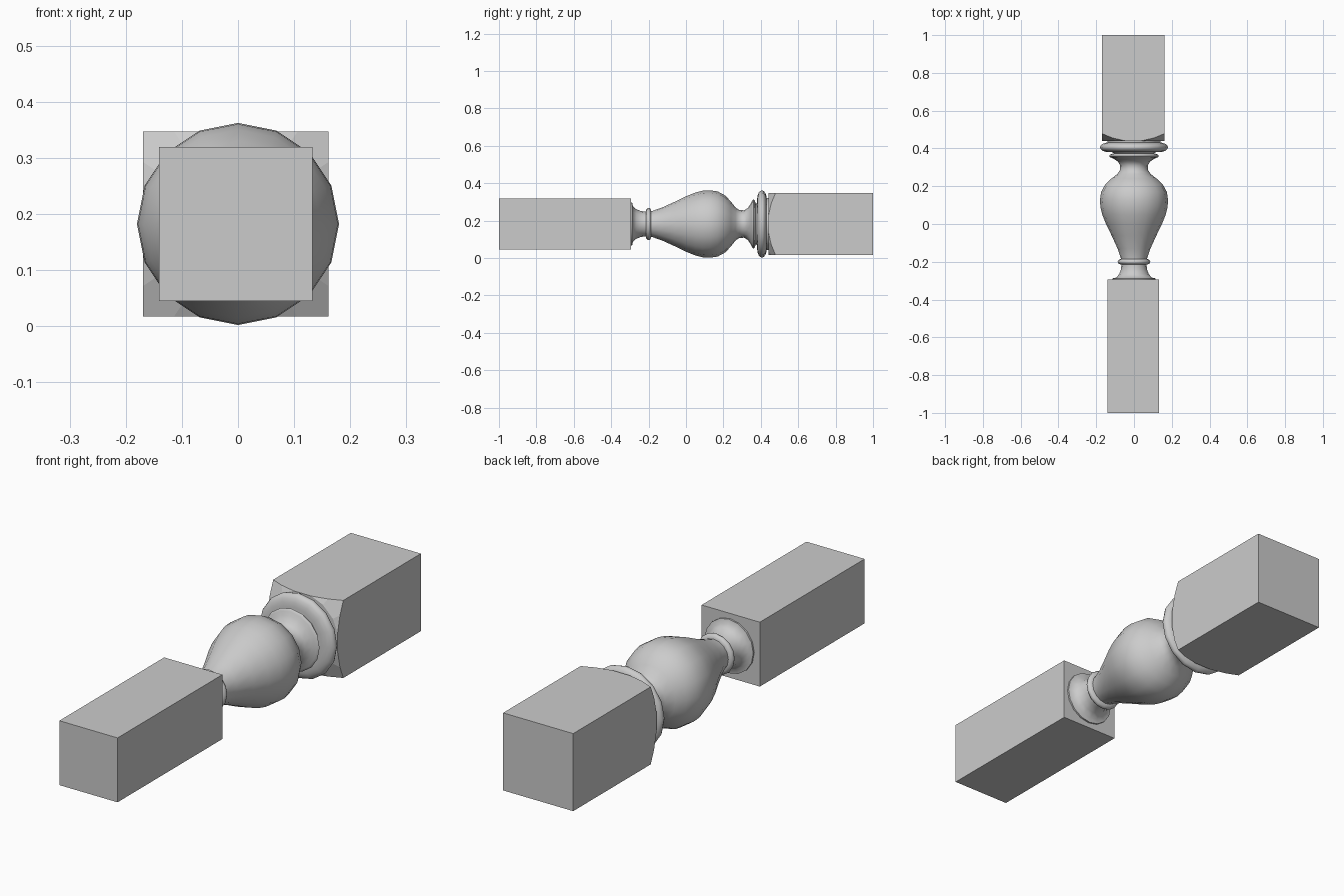
import bpy, bmesh, math
from mathutils import Vector

if "Cube" in bpy.data.objects:
    bpy.data.objects.remove(bpy.data.objects["Cube"])

CZ = 0.182      # height of the turning axis
BX = -0.004     # slight sideways offset of the square blocks
SEGS = 16


def link(name, bm):
    bmesh.ops.recalc_face_normals(bm, faces=bm.faces[:])
    mesh = bpy.data.meshes.new(name)
    bm.to_mesh(mesh)
    bm.free()
    obj = bpy.data.objects.new(name, mesh)
    bpy.context.collection.objects.link(obj)
    return obj


def block(half, y0, y1):
    bm = bmesh.new()
    bmesh.ops.create_cube(bm, size=1)
    for v in bm.verts:
        v.co = Vector((BX + v.co.x * 2 * half,
                       (y0 + y1) / 2 + v.co.y * (y1 - y0),
                       CZ + v.co.z * 2 * half))
    return bm


def turned(name, profile):
    # profile: (y, radius) points revolved around the lengthwise axis
    bm = bmesh.new()
    rings = []
    for y, r in profile:
        rings.append([bm.verts.new((r * math.cos(2 * math.pi * i / SEGS), y,
                                    CZ + r * math.sin(2 * math.pi * i / SEGS)))
                      for i in range(SEGS)])
    for a, b in zip(rings, rings[1:]):
        for i in range(SEGS):
            j = (i + 1) % SEGS
            bm.faces.new((a[i], a[j], b[j], b[i]))
    bm.faces.new(rings[0])
    bm.faces.new(rings[-1])
    obj = link(name, bm)
    bpy.ops.object.select_all(action='DESELECT')
    obj.select_set(True)
    bpy.context.view_layer.objects.active = obj
    bpy.ops.object.shade_smooth_by_angle(angle=math.radians(50))
    return obj


def bead(y0, y1, r_in, r_out, n=6):
    # half-round moulding section
    pts = []
    for i in range(n + 1):
        t = math.pi * i / n
        pts.append(((y0 + y1) / 2 - (y1 - y0) / 2 * math.cos(t),
                    r_in + (r_out - r_in) * math.sin(t)))
    return pts


# Plain square block at the narrow end
link("front_block", block(0.137, -1.0, -0.295))

# Larger square block with lathe-cut corners
bm = block(0.165, 0.44, 1.0)
for i in range(SEGS):
    a = 2 * math.pi * i / SEGS
    c, s = math.cos(a), math.sin(a)
    res = bmesh.ops.bisect_plane(
        bm, geom=bm.verts[:] + bm.edges[:] + bm.faces[:],
        plane_co=(BX + 0.168 * c, 0.44, CZ + 0.168 * s),
        plane_no=(c, -1.7, s), clear_outer=True)
    edges = [e for e in res["geom_cut"]
             if isinstance(e, bmesh.types.BMEdge) and e.is_boundary]
    if len(edges) > 2:
        bmesh.ops.edgeloop_fill(bm, edges=edges)
link("back_block", bm)

# Flared neck and vase body
turned("vase_body", [
    (-0.30, 0.115), (-0.288, 0.115), (-0.284, 0.095), (-0.265, 0.078),
    (-0.24, 0.069), (-0.21, 0.066), (-0.18, 0.07), (-0.13, 0.087),
    (-0.06, 0.119), (0.0, 0.148), (0.05, 0.168), (0.09, 0.178),
    (0.13, 0.18), (0.17, 0.174), (0.21, 0.152), (0.24, 0.12),
    (0.265, 0.088), (0.285, 0.075), (0.31, 0.073), (0.33, 0.085),
    (0.345, 0.107), (0.353, 0.124)])

# Turned rings
turned("neck_ring", bead(-0.215, -0.185, 0.064, 0.087))
turned("small_collar", [(0.35, 0.10), (0.352, 0.125), (0.36, 0.132),
                        (0.368, 0.125), (0.374, 0.106), (0.386, 0.125),
                        (0.395, 0.13)])
turned("large_collar", bead(0.38, 0.432, 0.13, 0.18, 8))
turned("back_neck", [(0.37, 0.10), (0.425, 0.14), (0.445, 0.14)])
